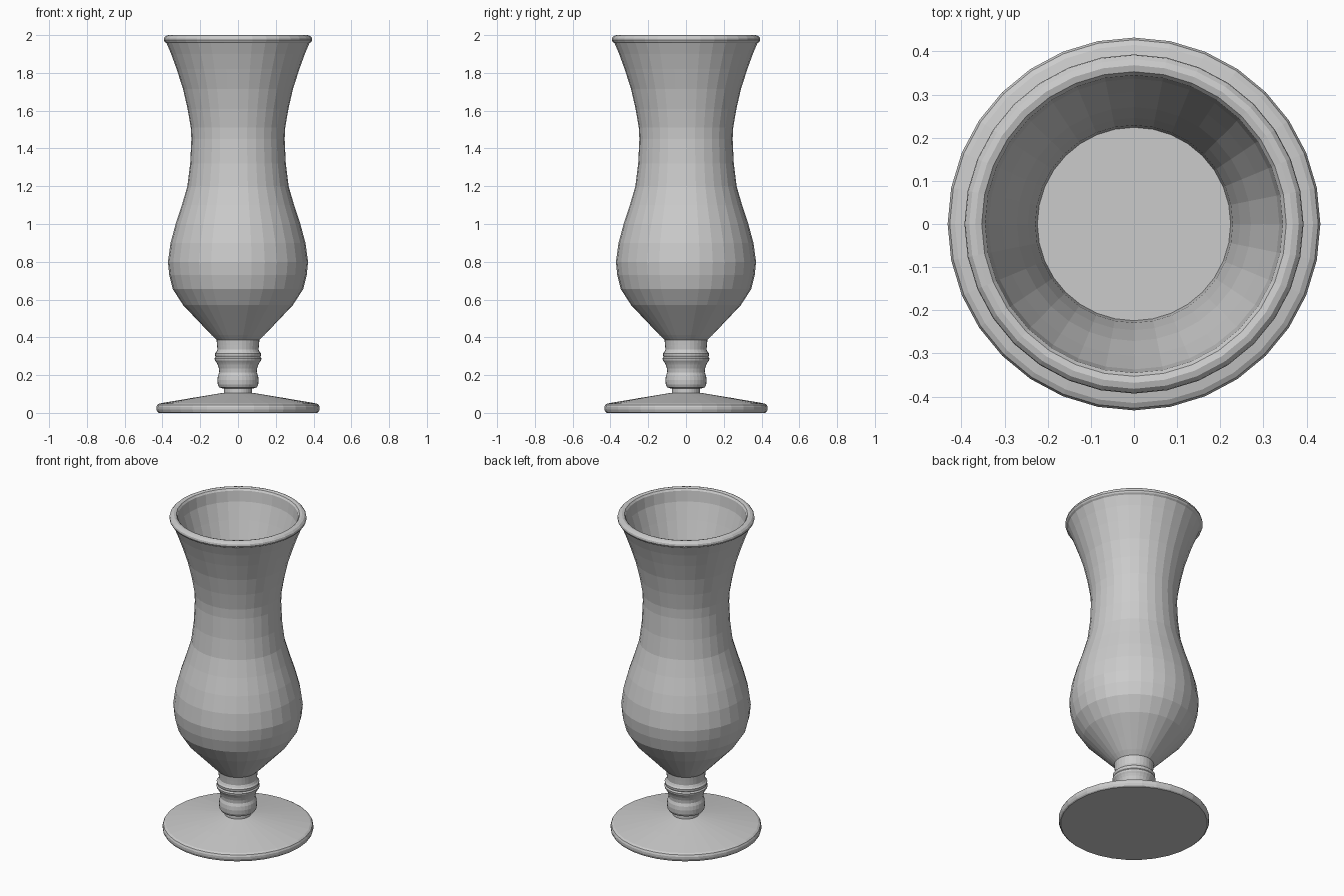
import bpy, bmesh
from math import cos, sin, tau

SIDES = 32


def lathe(name, profile):
    """Turn an (r, z) profile about z; open ends are capped flat."""
    bm = bmesh.new()
    rings = [[bm.verts.new((r * cos(tau * i / SIDES), r * sin(tau * i / SIDES), z))
              for i in range(SIDES)] for r, z in profile]
    for a, b in zip(rings, rings[1:]):
        for i in range(SIDES):
            j = (i + 1) % SIDES
            bm.faces.new((a[i], a[j], b[j], b[i]))
    bm.faces.new(rings[0][::-1])
    bm.faces.new(rings[-1])
    bmesh.ops.recalc_face_normals(bm, faces=bm.faces)
    mesh = bpy.data.meshes.new(name)
    bm.to_mesh(mesh)
    bm.free()
    obj = bpy.data.objects.new(name, mesh)
    bpy.context.collection.objects.link(obj)
    return obj


# Round foot with a shallow conical top
lathe("foot", [(.42, 0), (.427, .005), (.432, .018), (.432, .032), (.427, .043),
               (.415, .05), (.25, .078), (.08, .106)])

# Short turned stem with a bead and a double collar
lathe("stem", [(.075, .1), (.075, .128), (.1, .135), (.107, .15), (.109, .175),
               (.106, .198), (.099, .215), (.101, .235), (.108, .255), (.115, .268),
               (.122, .278), (.124, .288), (.118, .297), (.121, .303), (.122, .314),
               (.115, .322), (.109, .335), (.111, .36), (.114, .39)])

# Bowl: bulb, waist, flared mouth, rolled lip, then inside wall down to a flat floor
outer = [(.112, .385), (.14, .412), (.195, .47), (.29, .57), (.345, .655), (.364, .73),
         (.371, .8), (.357, .9), (.33, 1.0), (.297, 1.1), (.268, 1.2), (.253, 1.32),
         (.247, 1.45), (.25, 1.51), (.267, 1.61), (.291, 1.715), (.325, 1.82),
         (.354, 1.9), (.378, 1.957)]
lip = [(.388, 1.964), (.393, 1.974), (.391, 1.986), (.382, 1.996), (.368, 2.0),
       (.353, 1.996), (.345, 1.985)]
inner = [(.337, 1.92), (.306, 1.82), (.271, 1.715), (.246, 1.61), (.229, 1.51), (.224, 1.45)]
lathe("bowl", outer + lip + inner)
